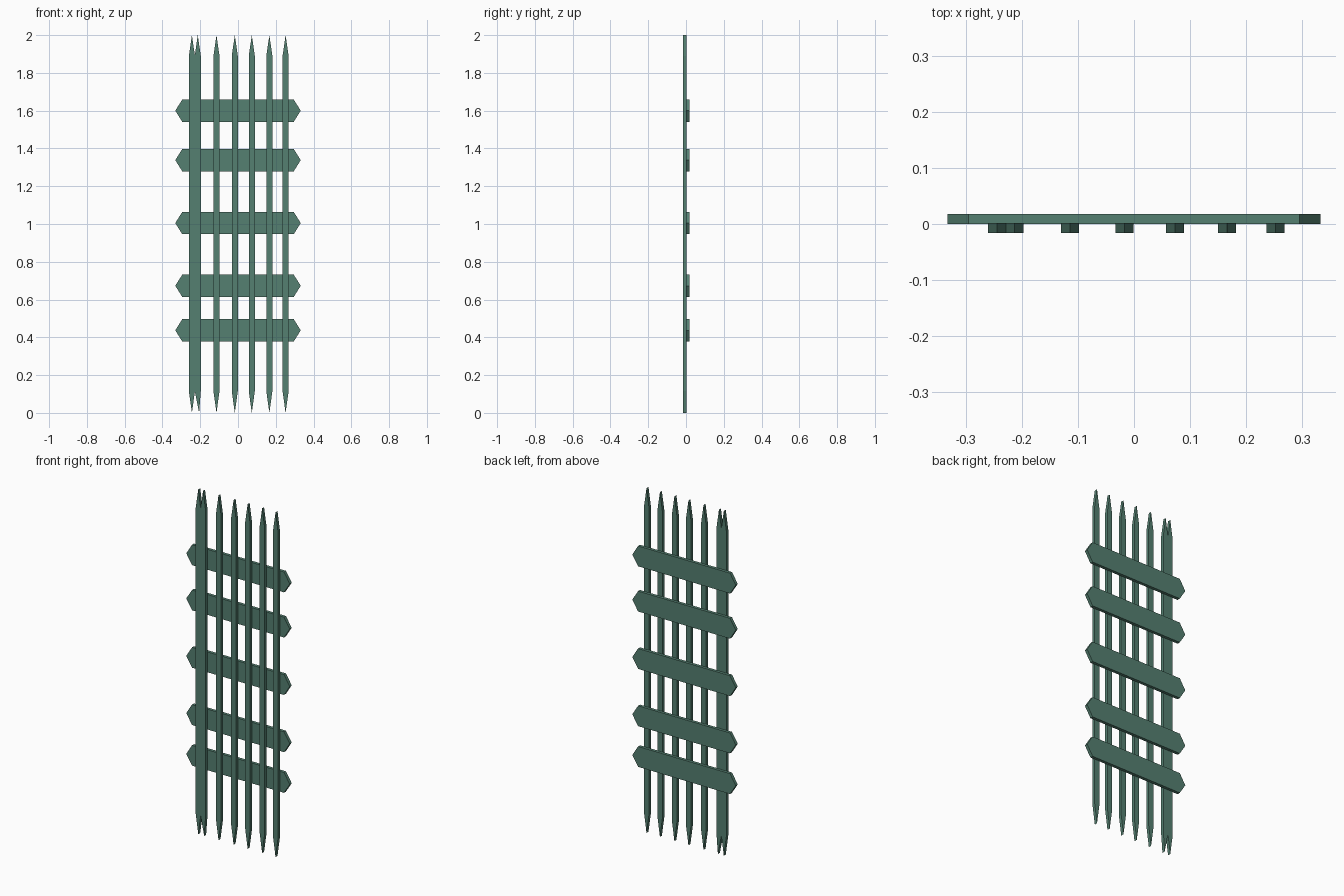
import bpy
import bmesh

cube = bpy.data.objects.get("Cube")
if cube:
    bpy.data.objects.remove(cube, do_unlink=True)

COLOR = (0.09, 0.216, 0.165, 1.0)
paint = bpy.data.materials.new("weathered_green")
paint.use_nodes = True
paint.diffuse_color = COLOR
paint.node_tree.nodes["Principled BSDF"].inputs["Base Color"].default_value = COLOR


def board(name, outline, y_front, y_back):
    """Extrude an (x, z) outline from y_front to y_back."""
    bm = bmesh.new()
    face = bm.faces.new([bm.verts.new((x, y_front, z)) for x, z in outline])
    ext = bmesh.ops.extrude_face_region(bm, geom=[face])
    moved = [v for v in ext["geom"] if isinstance(v, bmesh.types.BMVert)]
    bmesh.ops.translate(bm, verts=moved, vec=(0, y_back - y_front, 0))
    bmesh.ops.recalc_face_normals(bm, faces=bm.faces)
    mesh = bpy.data.meshes.new(name)
    bm.to_mesh(mesh)
    bm.free()
    mesh.materials.append(paint)
    obj = bpy.data.objects.new(name, mesh)
    bpy.context.collection.objects.link(obj)


# Upright pickets, pointed at both ends; one leans slightly against its neighbour
HALF = 0.016
pickets = [(-0.244, -0.244), (-0.213, -0.206), (-0.114, -0.114), (-0.017, -0.017),
           (0.073, 0.073), (0.166, 0.166), (0.252, 0.252)]
for i, (top, low) in enumerate(pickets):
    # the leaning picket keeps its straight sides, only its lower tip shifts
    outline = [(low, 0), (top + HALF, 0.115), (top + HALF, 1.89),
               (top, 2), (top - HALF, 1.89), (top - HALF, 0.115)]
    board(f"picket_{i + 1}", outline, -0.016, 0.002)

# Cross rails behind the pickets, pointed at both ends
for i, z in enumerate((0.437, 0.673, 1.005, 1.338, 1.6)):
    outline = [(-0.332, z), (-0.295, z - 0.059), (0.295, z - 0.059),
               (0.332, z), (0.295, z + 0.059), (-0.295, z + 0.059)]
    board(f"rail_{i + 1}", outline, 0, 0.018)
